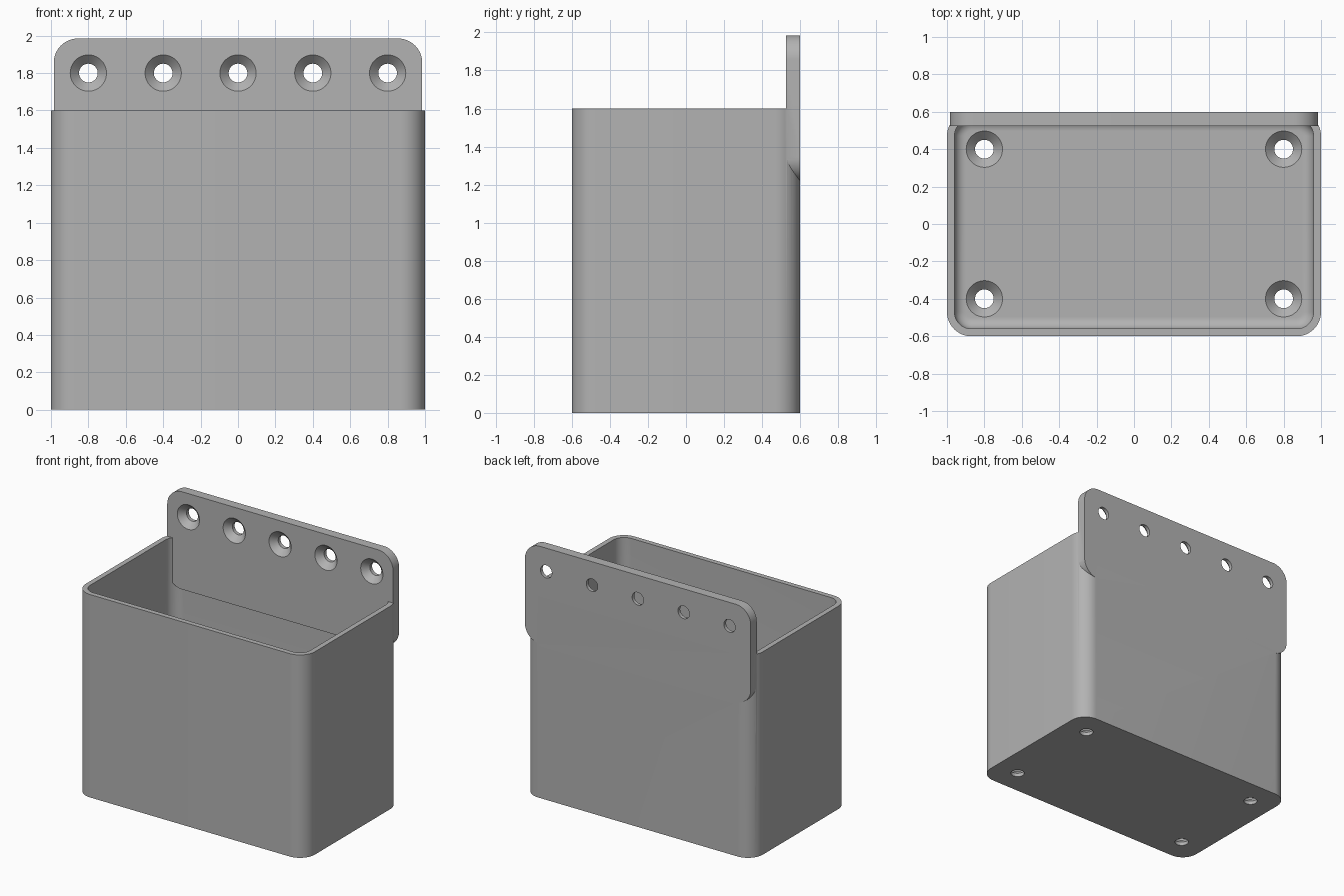
import bpy, bmesh
from math import sin, cos, pi
from mathutils import Matrix

if "Cube" in bpy.data.objects:
    bpy.data.objects.remove(bpy.data.objects["Cube"])

WALL, FLOOR, THICK = 0.04, 0.075, 0.075
CORNER = 0.13
BACK = 0.6
UPRIGHT = Matrix.Rotation(pi / 2, 4, "X")  # local z becomes the front direction

grey = bpy.data.materials.new("plain grey")
grey.use_nodes = True
colour = (0.45, 0.45, 0.45, 1)
grey.diffuse_color = colour
grey.node_tree.nodes["Principled BSDF"].inputs["Base Color"].default_value = colour


def outline(hw, hh, r, steps=16):
    """Rounded rectangle; a circle when all three sizes are equal."""
    pts = []
    for q, (sx, sy) in enumerate([(1, 1), (-1, 1), (-1, -1), (1, -1)]):
        for i in range(steps + 1):
            a = (q + i / steps) * pi / 2
            pts.append((sx * (hw - r) + r * cos(a), sy * (hh - r) + r * sin(a)))
    return pts


def loft(bm, hw, hh, r, sections, matrix=Matrix()):
    """Closed solid through (grow, z) sections of a rounded rectangle."""
    rings = []
    for grow, z in sections:
        pts = outline(hw + grow, hh + grow, r + grow)
        rings.append([bm.verts.new(matrix @ Matrix.Translation((x, y, z)).translation)
                      for x, y in pts])
    n = len(rings[0])
    for a, b in zip(rings, rings[1:]):
        for i in range(n):
            j = (i + 1) % n
            bm.faces.new((a[i], a[j], b[j], b[i]))
    bm.faces.new(rings[0][::-1])
    bm.faces.new(rings[-1])


def finish(name, bm):
    bmesh.ops.remove_doubles(bm, verts=bm.verts, dist=1e-5)
    bmesh.ops.recalc_face_normals(bm, faces=bm.faces)
    mesh = bpy.data.meshes.new(name)
    bm.to_mesh(mesh)
    bm.free()
    mesh.materials.append(grey)
    ob = bpy.data.objects.new(name, mesh)
    bpy.context.collection.objects.link(ob)
    return ob


def solid(name, *args):
    bm = bmesh.new()
    loft(bm, *args)
    return finish(name, bm)


def combine(target, tool, operation):
    mod = target.modifiers.new(tool.name, "BOOLEAN")
    mod.operation, mod.solver, mod.object = operation, "EXACT", tool
    bpy.context.view_layer.objects.active = target
    bpy.ops.object.modifier_apply(modifier=mod.name)
    bpy.data.objects.remove(tool)


# Open bin with rounded upright corners
bin_body = solid("mounting_bin", 1, BACK, CORNER, [(0, 0), (0, 1.6)])

# Cavity with a filleted floor edge
FILLET = 0.06
steps = 8
sections = [(FILLET * (sin(a) - 1), FLOOR + FILLET * (1 - cos(a)))
            for a in (i / steps * pi / 2 for i in range(steps + 1))]
sections.append((0, 1.8))
cavity = solid("cavity_cutter", 1 - WALL, BACK - WALL, CORNER - WALL, sections)
combine(bin_body, cavity, "DIFFERENCE")

# Back mounting plate
plate = solid("back_plate", 0.985, 0.385, CORNER, [(0, -BACK), (0, THICK - BACK)],
              Matrix.Translation((0, 0, 1.6)) @ UPRIGHT)
combine(bin_body, plate, "UNION")

# Countersunk screw holes in the plate and the floor
HOLE, SINK = 0.05, 0.047
profile = [(0, -THICK - 0.05), (0, -SINK), (SINK, 0), (SINK, 0.03)]
holes = bmesh.new()
for i in range(5):
    place = Matrix.Translation((0.4 * i - 0.8, BACK - THICK, 1.8)) @ UPRIGHT
    loft(holes, HOLE, HOLE, HOLE, profile, place)
for x in (-0.8, 0.8):
    for y in (-0.4, 0.4):
        loft(holes, HOLE, HOLE, HOLE, profile, Matrix.Translation((x, y, FLOOR)))
combine(bin_body, finish("hole_cutter", holes), "DIFFERENCE")

# Smooth rounded corners, crisp edges
bpy.ops.object.select_all(action="DESELECT")
bin_body.select_set(True)
bpy.context.view_layer.objects.active = bin_body
bpy.ops.object.shade_smooth_by_angle(angle=pi / 6)
